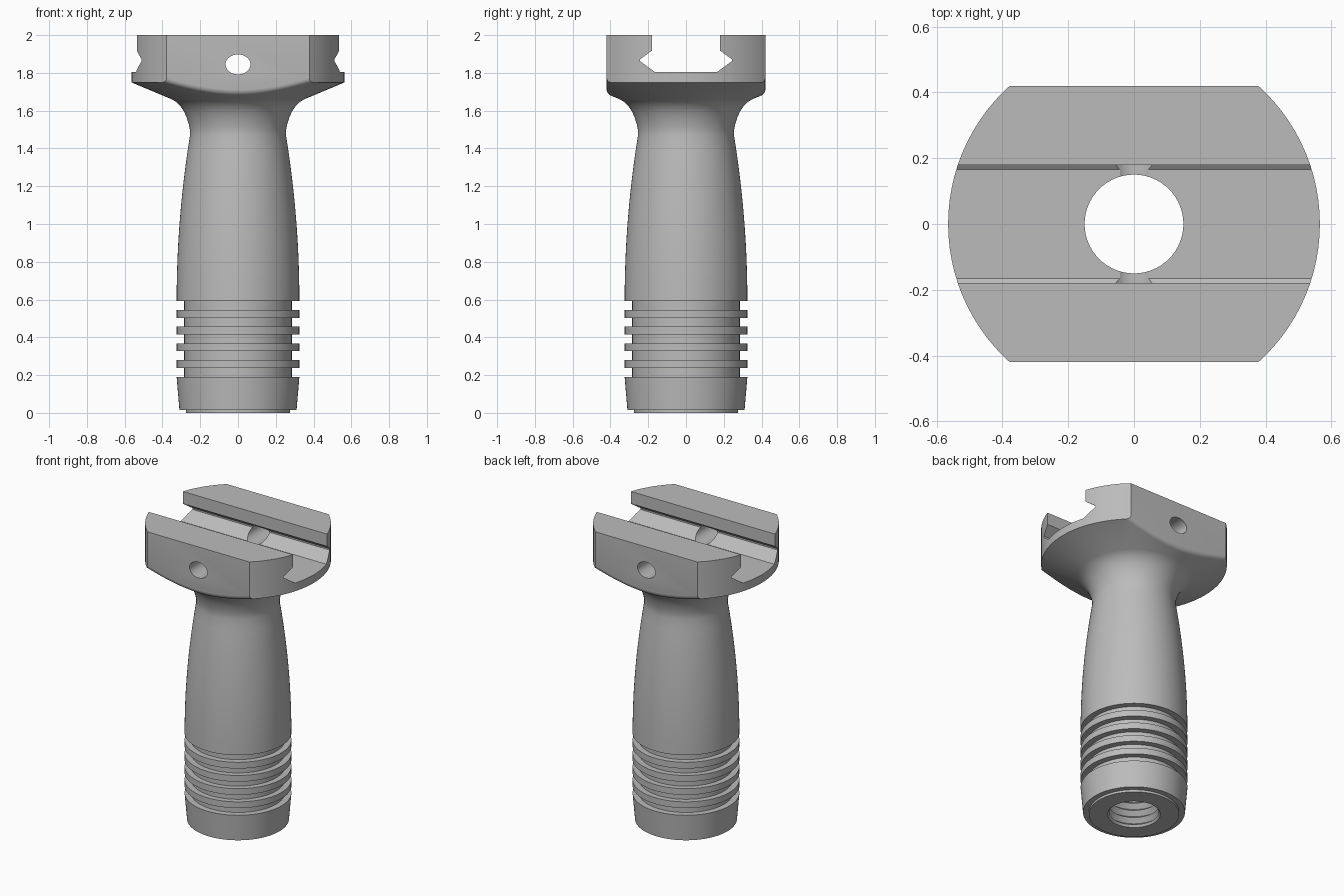
import bpy, bmesh, math

cube = bpy.data.objects.get("Cube")
if cube:
    bpy.data.objects.remove(cube, do_unlink=True)

grey = bpy.data.materials.new("plain grey")
grey.use_nodes = True
colour = (0.5, 0.5, 0.5, 1)
grey.diffuse_color = colour
grey.node_tree.nodes["Principled BSDF"].inputs["Base Color"].default_value = colour


def make_object(name, bm):
    bmesh.ops.recalc_face_normals(bm, faces=bm.faces[:])
    mesh = bpy.data.meshes.new(name)
    bm.to_mesh(mesh)
    bm.free()
    mesh.materials.append(grey)
    obj = bpy.data.objects.new(name, mesh)
    bpy.context.collection.objects.link(obj)
    return obj


def lathe(name, profile, sides=96):
    """Closed (radius, height) profile turned around z."""
    bm = bmesh.new()
    rings = [[bm.verts.new((r * math.cos(a), r * math.sin(a), z)) for r, z in profile]
             for a in (math.tau * i / sides for i in range(sides))]
    n = len(profile)
    for i in range(sides):
        a, b = rings[i], rings[(i + 1) % sides]
        for j in range(n):
            k = (j + 1) % n
            bm.faces.new((a[j], b[j], b[k], a[k]))
    return make_object(name, bm)


def prism(name, outline, axis, length):
    """Extrude a 2D outline along x or y, centred."""
    bm = bmesh.new()
    h = length / 2
    place = (lambda u, v, w: (w, u, v)) if axis == "x" else (lambda u, v, w: (u, w, v))
    a = [bm.verts.new(place(u, v, -h)) for u, v in outline]
    b = [bm.verts.new(place(u, v, h)) for u, v in outline]
    bm.faces.new(a)
    bm.faces.new(b)
    for i in range(len(a)):
        j = (i + 1) % len(a)
        bm.faces.new((a[i], a[j], b[j], b[i]))
    return make_object(name, bm)


def cut(target, cutter, operation="DIFFERENCE"):
    mod = target.modifiers.new("cut", "BOOLEAN")
    mod.operation, mod.object, mod.solver = operation, cutter, "EXACT"
    bpy.context.view_layer.objects.active = target
    bpy.ops.object.modifier_apply(modifier=mod.name)
    cutter.hide_render = True
    bpy.data.objects.remove(cutter, do_unlink=True)


# Outer profile: base lip, end cap, ribs, swelling body, flared neck, round head
profile = [(0.275, 0), (0.275, 0.015), (0.31, 0.015), (0.325, 0.19)]
for i in range(4):
    z = 0.238 + 0.0885 * i
    profile += [(0.285, z - 0.048), (0.285, z), (0.325, z), (0.325, z + 0.042)]
profile += [(0.285, 0.545), (0.285, 0.593)]
for i in range(13):
    t = i / 12
    profile.append((0.325 - 0.071 * t ** 2.0, 0.593 + 0.877 * t))
profile += [(0.255, 1.50), (0.261, 1.53), (0.272, 1.565), (0.287, 1.598),
            (0.305, 1.624), (0.326, 1.645), (0.35, 1.66)]
profile += [(0.565, 1.75), (0.565, 2.0)]
# Inner profile: plain bore, then thread ridges down to the base
profile += [(0.15, 2.0), (0.15, 0.52)]
for i in range(10):
    z = 0.50 - 0.05 * i
    profile += [(0.175, z - 0.015), (0.15, z - 0.035)]
profile += [(0.16, 0)]
grip = lathe("vertical_grip", profile)

# Flat front and back of the head
cut(grip, prism("flat_cutter", [(-0.42, -1), (0.42, -1), (0.42, 3), (-0.42, 3)], "x", 3),
    "INTERSECT")

# Rounded lower edges of the flats
bm = bmesh.new()
bm.from_mesh(grip.data)
edges = [e for e in bm.edges
         if all(abs(abs(v.co.y) - 0.42) < 1e-3 and v.co.z < 1.76 for v in e.verts)
         and len(e.link_faces) == 2]
bmesh.ops.bevel(bm, geom=edges, offset=0.035, segments=4, profile=0.5, affect="EDGES",
                clamp_overlap=True)
bm.to_mesh(grip.data)
bm.free()

# Rail slot with undercut sides
right = [(0.165, 1.805), (0.243, 1.862), (0.243, 1.872), (0.18, 1.918), (0.18, 2.1)]
cut(grip, prism("slot_cutter", right + [(-y, z) for y, z in reversed(right)], "x", 2))

# Oval cross hole through both jaws
oval = [(0.066 * math.cos(math.tau * i / 40), 1.845 + 0.053 * math.sin(math.tau * i / 40))
        for i in range(40)]
cut(grip, prism("hole_cutter", oval, "y", 2))

bpy.ops.object.select_all(action="DESELECT")
grip.select_set(True)
bpy.context.view_layer.objects.active = grip
bpy.ops.object.shade_smooth_by_angle(angle=math.radians(30))
